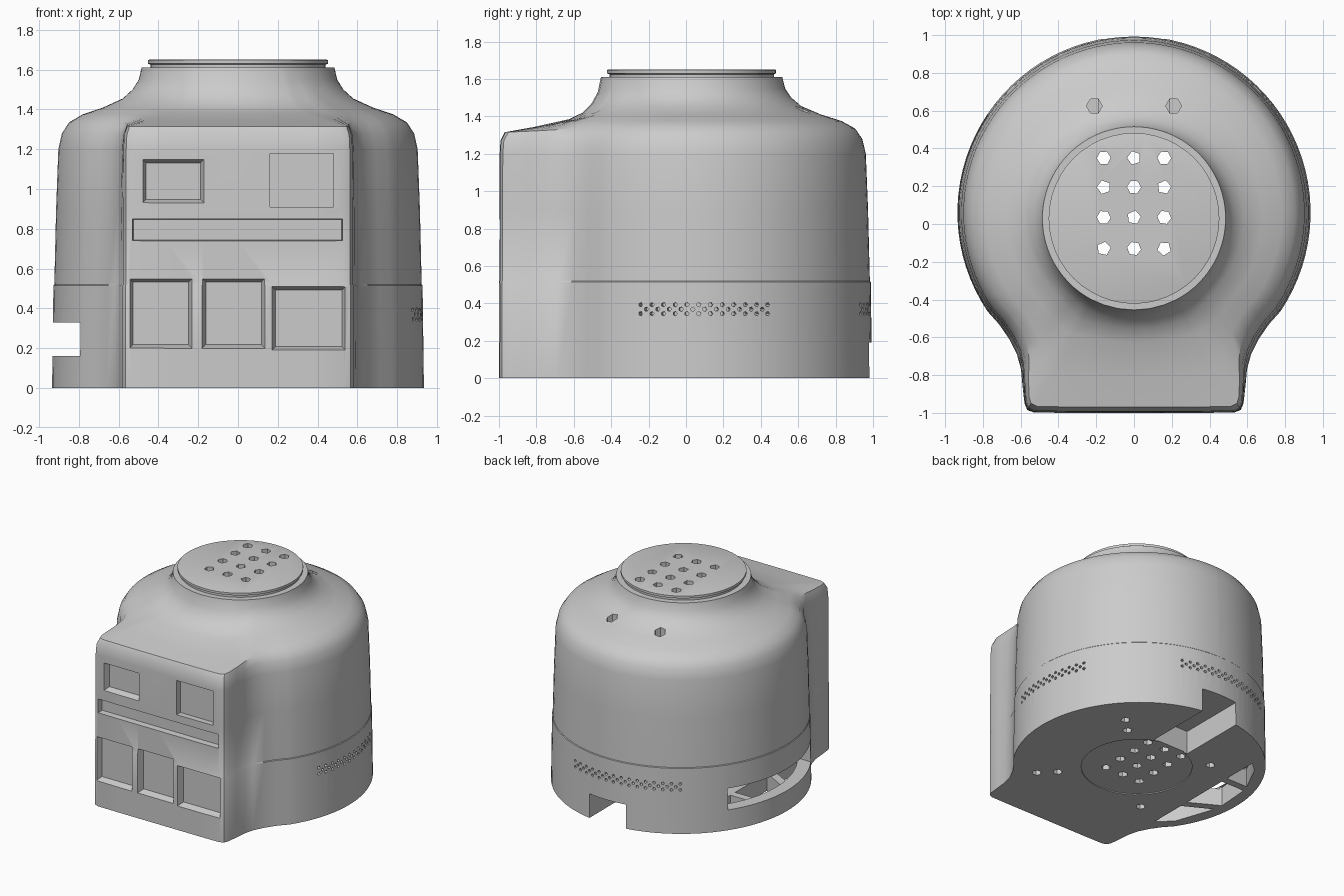
import bpy, bmesh
from math import sin, cos, pi, radians, hypot, atan2
from mathutils import Vector

if "Cube" in bpy.data.objects:
    bpy.data.objects.remove(bpy.data.objects["Cube"])

grey = bpy.data.materials.new("plain grey")
grey.use_nodes = True
grey.diffuse_color = (0.6, 0.6, 0.6, 1)
grey.node_tree.nodes["Principled BSDF"].inputs["Base Color"].default_value = (0.6, 0.6, 0.6, 1)

CY, NECK_Y, NECK_R = 0.06, 0.03, 0.485


def make(name, bm):
    bmesh.ops.recalc_face_normals(bm, faces=bm.faces)
    me = bpy.data.meshes.new(name)
    bm.to_mesh(me)
    bm.free()
    me.materials.append(grey)
    ob = bpy.data.objects.new(name, me)
    bpy.context.collection.objects.link(ob)
    return ob


def bridge(bm, rings):
    """Skin a list of closed rings and cap both ends."""
    vs = [[bm.verts.new(p) for p in r] for r in rings]
    n = len(vs[0])
    for a, b in zip(vs, vs[1:]):
        for i in range(n):
            bm.faces.new((a[i], a[(i + 1) % n], b[(i + 1) % n], b[i]))
    bm.faces.new(vs[0][::-1])
    bm.faces.new(vs[-1])


def box(bm, x0, x1, y0, y1, z0, z1):
    bridge(bm, [[(x0, y0, z), (x1, y0, z), (x1, y1, z), (x0, y1, z)] for z in (z0, z1)])


def rod(bm, start, end, r, sides=6, turn=0.0):
    a, b = Vector(start), Vector(end)
    q = (b - a).to_track_quat('Z', 'Y')
    ring = [q @ Vector((r * cos(turn + 2 * pi * i / sides), r * sin(turn + 2 * pi * i / sides), 0))
            for i in range(sides)]
    bridge(bm, [[a + p for p in ring], [b + p for p in ring]])


def cut(target, bm):
    """Subtract a temporary cutter and keep the result as real mesh."""
    cutter = make("cutter", bm)
    cutter.hide_render = True
    mod = target.modifiers.new("cut", 'BOOLEAN')
    mod.operation, mod.solver, mod.object = 'DIFFERENCE', 'EXACT', cutter
    deps = bpy.context.evaluated_depsgraph_get()
    me = bpy.data.meshes.new_from_object(target.evaluated_get(deps))
    target.modifiers.clear()
    target.data = me
    bpy.data.objects.remove(cutter)


# Plan outline: flat front box flowing into a round drum
half = [(0.0, -1), (0.18, -1), (0.36, -1), (0.53, -0.998), (0.565, -0.985), (0.58, -0.95),
        (0.59, -0.86), (0.598, -0.77), (0.62, -0.69), (0.66, -0.61), (0.715, -0.53)]
half += [(0.935 * cos(radians(a)), CY + 0.935 * sin(radians(a))) for a in range(-34, 91, 4)]
half += [(0, CY + 0.935)]
outline = half + [(-x, y) for x, y in half[-2:0:-1]]

# Height and spread from neck (0) to wall (1), for the drum and for the front box
drum = [(0, 1), (0.515, .985), (0.52, .975), (0.9, .955), (1.2, .93), (1.28, .89), (1.335, .81),
        (1.375, .66), (1.41, .43), (1.455, .21), (1.5, .1), (1.55, .03), (1.61, 0)]
front = [(0, 1), (0.515, 1), (0.52, .996), (0.9, .996), (1.2, .993), (1.27, .985), (1.315, .945),
         (1.345, .64), (1.385, .31), (1.42, .18), (1.47, .09), (1.53, .03), (1.61, 0)]


def shell_rings(inset=0.0, floor=0.0, drop=0.0):
    rings = []
    for (zd, td), (zf, tf) in zip(drum, front):
        ring = []
        for x, y in outline:
            d = hypot(x, y - NECK_Y)
            off = abs(atan2(x, NECK_Y - y))
            w = min(1, max(0, (radians(44) - off) / radians(17)))
            w = w * w * (3 - 2 * w)
            t, z = td + (tf - td) * w, zd + (zf - zd) * w
            r = (NECK_R + (d - NECK_R) * t - inset) / d
            ring.append((x * r, NECK_Y + (y - NECK_Y) * r, max(floor, z - drop) if z else floor))
        rings.append(ring)
    return rings


# Body
bm = bmesh.new()
bridge(bm, shell_rings())
body = make("body_shell", bm)

# Hollow inside
bm = bmesh.new()
bridge(bm, shell_rings(0.1, 0.14, 0.07))
cut(body, bm)

# Front recesses: left, right, bottom, top, taper
bm = bmesh.new()
for x0, x1, z0, z1, s in [(-.48, -.17, .93, 1.15, .018), (.16, .48, .91, 1.18, 0),
                          (-.53, .525, .74, .85, .004), (-.545, -.23, .2, .55, .018),
                          (-.18, .135, .2, .55, .018), (.17, .54, .19, .51, .018)]:
    bridge(bm, [[(x0 + k, y, z0 + k), (x1 - k, y, z0 + k), (x1 - k, y, z1 - k), (x0 + k, y, z1 - k)]
                for y, k in ((-1.03, 0), (-1.0, 0), (-0.95, s))])
# Cable notch at the back and long opening on the side
box(bm, -.16, .16, .42, 1.2, -.1, .19)
box(bm, -1.2, -.66, -.43, .58, .16, .33)
# Openings in the floor behind the side opening
for pts in ([(-.62, -.5), (-.62, -.2), (-.84, -.08), (-.73, -.4)],
            [(-.62, -.13), (-.62, .27), (-.83, .27), (-.85, 0)],
            [(-.62, .33), (-.62, .62), (-.7, .55), (-.81, .33)]):
    bridge(bm, [[(x, y, z) for x, y in pts] for z in (-.1, .155)])
# Paired mounting holes in the floor
for sx in (-1, 1):
    for sy in (-1, 1):
        for d in (.4, .51):
            if sx > 0 or d < .5:
                rod(bm, (sx * d, sy * d, -.1), (sx * d, sy * d, .15), .035)
    rod(bm, (sx * .21, .625, 1.2), (sx * .21, .625, 1.7), .042)
# Two bands of tiny vent holes
for a0, a1 in ((-19, 24), (70, 126)):
    for row in range(3):
        a = a0 + (row % 2) * 1.95
        while a < a1:
            c, s, z = cos(radians(a)), sin(radians(a)), .345 + row * .024
            rod(bm, (c * .89, CY + s * .89, z), (c * 1.0, CY + s * 1.0, z), .012, 5)
            a += 3.9
cut(body, bm)

# Shallow round panel underneath
bm = bmesh.new()
rod(bm, (0, NECK_Y, -.1), (0, NECK_Y, .008), .41, 48)
cut(body, bm)

# Lid with a stepped edge
bm = bmesh.new()
bridge(bm, [[(r * cos(2 * pi * i / 48), NECK_Y + r * sin(2 * pi * i / 48), z) for i in range(48)]
            for r, z in ((.44, 1.58), (.44, 1.625), (.452, 1.63), (.452, 1.648), (.446, 1.65))])
lid = make("top_lid", bm)

# Sprinkle holes straight through lid and floor
for target in (body, lid):
    bm = bmesh.new()
    for ix in (-1, 0, 1):
        for iy, y in enumerate((.35, .195, .035, -.13)):
            rod(bm, (ix * .16, y, -.2), (ix * .16, y, 1.8), .037, 5 + (ix + iy) % 2, ix + iy)
    cut(target, bm)

# Walls around the cable notch
bm = bmesh.new()
box(bm, -.19, .19, .39, .9, .19, .21)
box(bm, -.19, .19, .39, .42, .1, .19)
for x in (-.19, .16):
    box(bm, x, x + .03, .42, .9, .1, .19)
make("notch_walls", bm)

# Smooth shading with crisp edges
bpy.ops.object.select_all(action='DESELECT')
for ob in (body, lid):
    ob.select_set(True)
bpy.context.view_layer.objects.active = body
bpy.ops.object.shade_smooth_by_angle(angle=radians(35))
